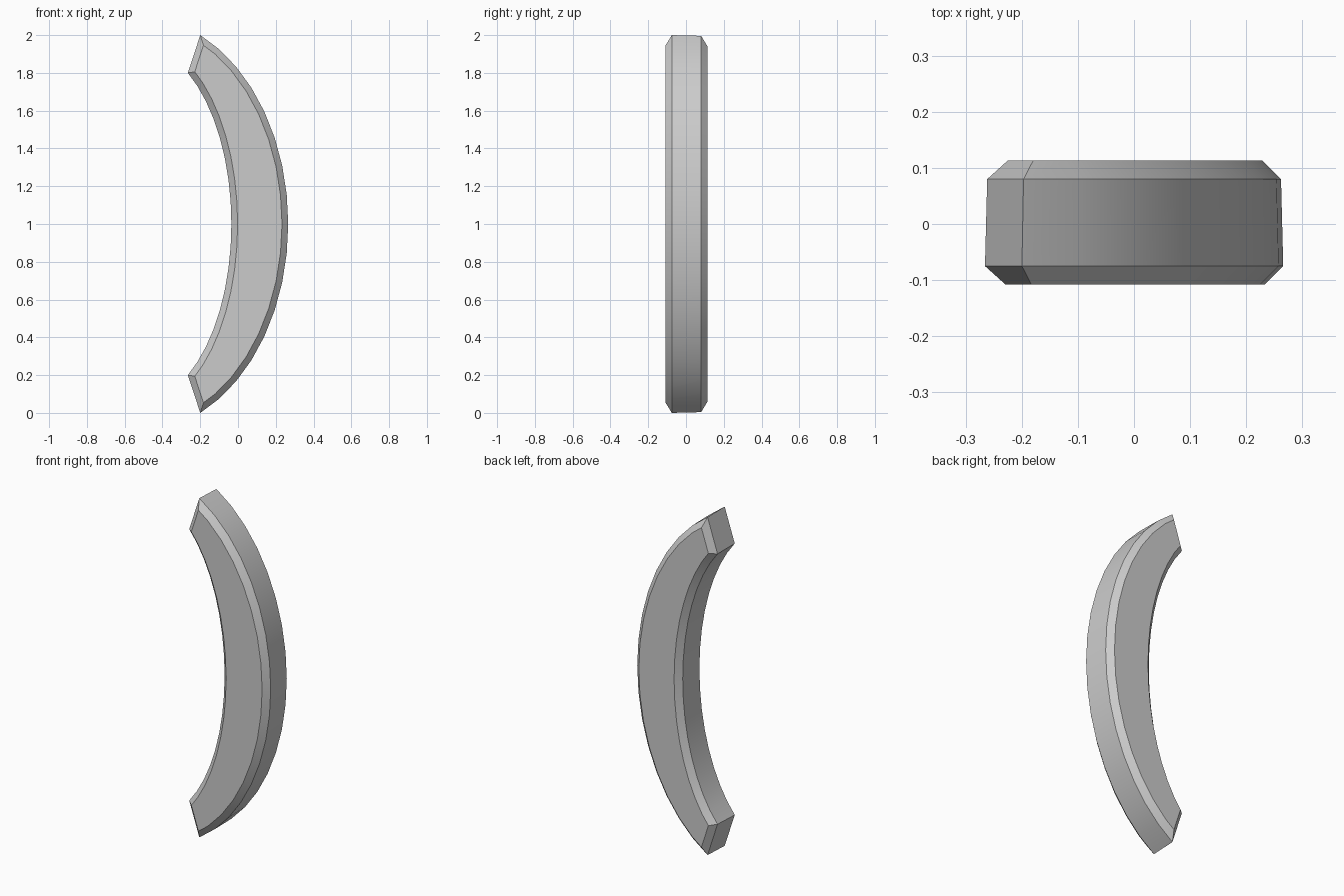
import bpy, bmesh, math

cube = bpy.data.objects.get("Cube")
if cube:
    bpy.data.objects.remove(cube)

SEGMENTS = 16
CENTRE_X = -0.525
FRONT_Y, BACK_Y = -0.075, 0.08
BEVEL = 0.033


def arc(a, b, end_z):
    """Elliptical arc bulging toward +x, from bottom to top."""
    t = math.asin((end_z - 1) / b)
    steps = [-t + 2 * t * i / SEGMENTS for i in range(SEGMENTS + 1)]
    return [(CENTRE_X + a * math.cos(s), 1 + b * math.sin(s)) for s in steps]


# Crescent outline: outer arc up, inner arc back down
outline = arc(0.791, 1.097, 2.0) + arc(0.49, 0.943, 1.8)[::-1]

bm = bmesh.new()
front = [bm.verts.new((x, FRONT_Y, z)) for x, z in outline]
# The back outline is very slightly smaller
back = [bm.verts.new((x * 0.985, BACK_Y, 1 + (z - 1) * 0.996)) for x, z in outline]
caps = [bm.faces.new(front), bm.faces.new(back[::-1])]
n = len(outline)
for i in range(n):
    j = (i + 1) % n
    bm.faces.new((front[j], front[i], back[i], back[j]))
bmesh.ops.recalc_face_normals(bm, faces=bm.faces)

# Chamfered front and back rims
bmesh.ops.inset_individual(bm, faces=caps, thickness=BEVEL, depth=BEVEL,
                           use_even_offset=True)

mesh = bpy.data.meshes.new("curved_handle")
bm.to_mesh(mesh)
bm.free()
handle = bpy.data.objects.new("curved_handle", mesh)
bpy.context.collection.objects.link(handle)

grey = bpy.data.materials.new("light_grey")
grey.use_nodes = True
colour = (0.6, 0.6, 0.6, 1)
grey.diffuse_color = colour
grey.node_tree.nodes["Principled BSDF"].inputs["Base Color"].default_value = colour
mesh.materials.append(grey)

# Smooth along the curve, crisp at the chamfers and ends
bpy.ops.object.select_all(action='DESELECT')
handle.select_set(True)
bpy.context.view_layer.objects.active = handle
bpy.ops.object.shade_smooth_by_angle(angle=math.radians(30))
